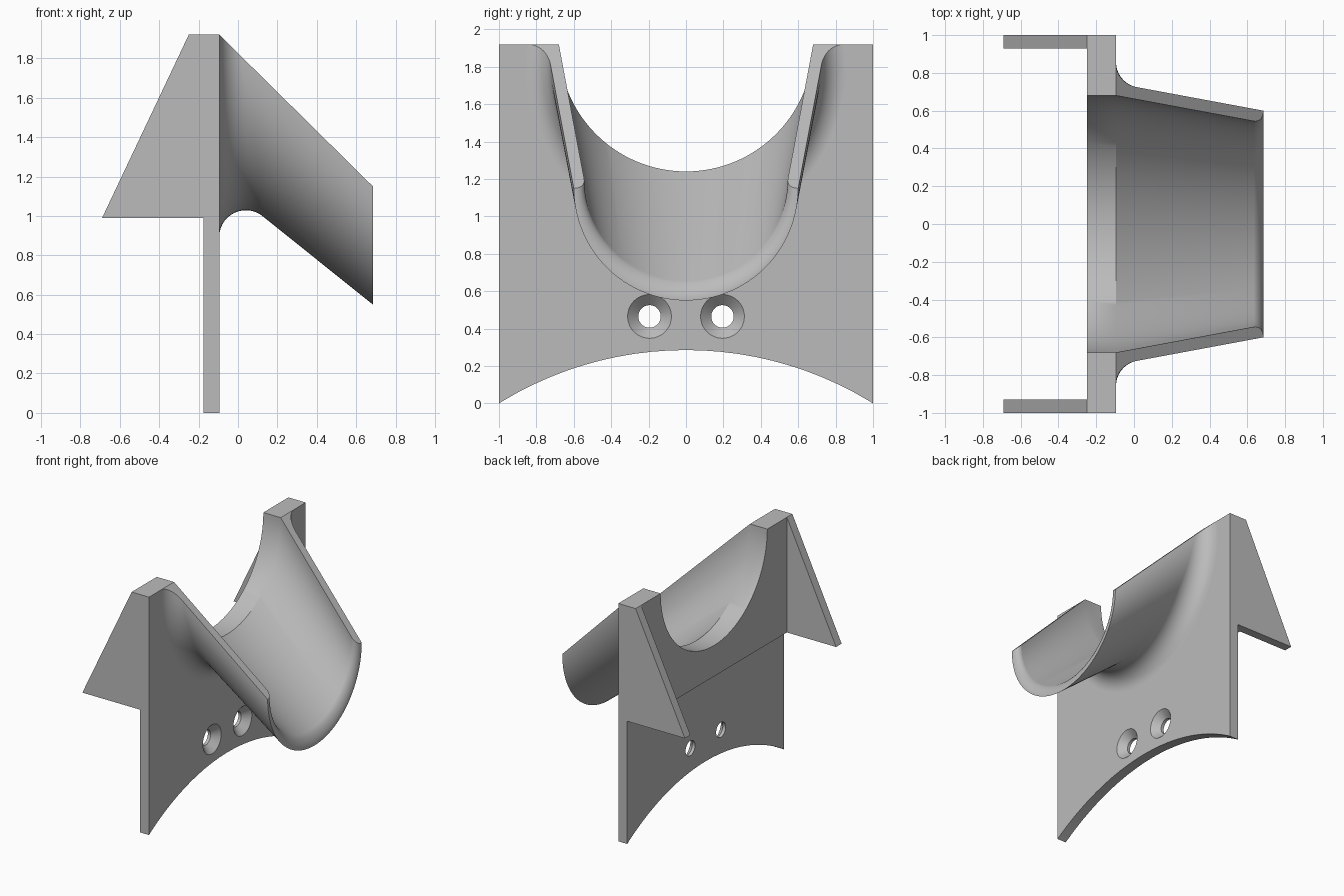
import bpy, bmesh, math
from mathutils import Vector

if "Cube" in bpy.data.objects:
    bpy.data.objects.remove(bpy.data.objects["Cube"], do_unlink=True)

FACE, END = -0.095, 0.685      # plate front and chute mouth, along x
TOP, MOUTH = 1.92, 1.15        # heights of the chute axis at both ends
R_IN, R_OUT, R_FILLET, LIP = 0.68, 0.745, 0.135, 0.05
FALL = (MOUTH - TOP) / (END - FACE)
TAPER = -0.145 / (END - FACE)
SEG = 128
ANGLES = [2 * math.pi * i / SEG for i in range(SEG)]

grey = bpy.data.materials.new("light_grey")
grey.use_nodes = True
colour = (0.5, 0.5, 0.5, 1)
grey.diffuse_color = colour
grey.node_tree.nodes["Principled BSDF"].inputs["Base Color"].default_value = colour


def finish(name, bm):
    bmesh.ops.recalc_face_normals(bm, faces=bm.faces)
    mesh = bpy.data.meshes.new(name)
    bm.to_mesh(mesh)
    bm.free()
    mesh.materials.append(grey)
    obj = bpy.data.objects.new(name, mesh)
    bpy.context.collection.objects.link(obj)
    return obj


def prism(name, outline, y0, y1):
    """Extrude an x-z outline from y0 to y1."""
    bm = bmesh.new()
    face = bm.faces.new([bm.verts.new((x, y0, z)) for x, z in outline])
    new = bmesh.ops.extrude_face_region(bm, geom=[face])["geom"]
    moved = [v for v in new if isinstance(v, bmesh.types.BMVert)]
    bmesh.ops.translate(bm, verts=moved, vec=(0, y1 - y0, 0))
    return finish(name, bm)


def loft(name, rings):
    """Skin closed rings of points and cap both ends."""
    bm = bmesh.new()
    loops = [[bm.verts.new(p) for p in ring] for ring in rings]
    for a, b in zip(loops, loops[1:]):
        for i in range(len(a)):
            j = (i + 1) % len(a)
            bm.faces.new((a[i], a[j], b[j], b[i]))
    bm.faces.new(loops[0])
    bm.faces.new(loops[-1])
    return finish(name, bm)


def ring(x, r, y=0, z=0):
    return [Vector((x, y + r * math.cos(t), z + r * math.sin(t))) for t in ANGLES]


def axis(x):
    return TOP + FALL * (max(x, FACE) - FACE)


def inner(x):
    return R_IN + TAPER * (max(x, FACE) - FACE)


def combine(target, tool, operation):
    mod = target.modifiers.new("combine", "BOOLEAN")
    mod.operation, mod.solver, mod.object = operation, "EXACT", tool
    bpy.context.view_layer.objects.active = target
    bpy.ops.object.modifier_apply(modifier=mod.name)
    bpy.data.objects.remove(tool, do_unlink=True)


# Stepped back plate
body = prism("plate_with_chute", [(-0.25, 2.2), (-0.25, 0.99), (-0.175, 0.99),
             (-0.175, -0.2), (FACE, -0.2), (FACE, 2.2)], -1, 1)

# Triangular side wings
for side in (-1, 1):
    wing = prism("wing", [(-0.25, TOP), (-0.69, 0.99), (-0.2, 0.99), (-0.2, TOP)],
                 side, side * 0.93)
    combine(body, wing, "UNION")

# Chute outside: slanted cone with a rolled fillet against the plate
STEPS = 14
columns = []
for t in ANGLES:
    c, s = math.cos(t), math.sin(t)
    n = Vector((-s * FALL - TAPER, c, s)).normalized()
    x = FACE + R_FILLET * (1 - n.x)
    r = R_OUT + TAPER * (x - FACE)
    centre = Vector((x, r * c, axis(x) + r * s)) + R_FILLET * n
    start, stop = Vector((-1, 0, 0)), -n
    sweep = start.angle(stop)
    arc = []
    for k in range(STEPS + 1):
        f = k / STEPS
        d = (start * math.sin((1 - f) * sweep) + stop * math.sin(f * sweep)) / math.sin(sweep)
        arc.append(centre + R_FILLET * d)
    r = R_OUT + TAPER * (END - FACE)
    columns.append([arc[0] - Vector((0.03, 0, 0))] + arc
                   + [Vector((END, r * c, MOUTH + r * s))])
combine(body, loft("chute_outside", list(zip(*columns))), "UNION")

# Channel through plate and chute, with a rounded lip at the mouth
hollow = [ring(x, inner(x), z=axis(x)) for x in (-0.4, FACE, END - LIP)]
for k in range(1, 9):
    a = k * math.pi / 16
    x = END - LIP + LIP * math.sin(a)
    hollow.append(ring(x, inner(x) + 0.06 * (1 - math.cos(a)), z=axis(x)))
hollow.append(ring(END + 0.1, inner(END) + 0.06, z=MOUTH))
combine(body, loft("channel", hollow), "DIFFERENCE")

# Flat top of the plate and slanted top of the chute walls
far = END + 0.1
combine(body, prism("top_cut", [(-0.8, TOP), (FACE, TOP), (far, axis(far)),
                                (far, 3.5), (-0.8, 3.5)], -1.5, 1.5), "DIFFERENCE")

# Arched lower edge
R_ARCH = 1.897
combine(body, loft("arch", [ring(x, R_ARCH, z=0.285 - R_ARCH) for x in (-0.4, 0.1)]),
        "DIFFERENCE")

# Countersunk screw holes
for side in (-1, 1):
    steps = [(-0.3, 0.06), (FACE - 0.055, 0.06), (FACE, 0.117), (FACE + 0.02, 0.138)]
    hole = loft("screw_hole", [ring(x, r, side * 0.195, 0.465) for x, r in steps])
    combine(body, hole, "DIFFERENCE")

# Smooth curved faces, flat plates
bpy.ops.object.select_all(action="DESELECT")
body.select_set(True)
bpy.context.view_layer.objects.active = body
bpy.ops.object.shade_smooth_by_angle(angle=math.radians(30))
weighted = body.modifiers.new("even_shading", "WEIGHTED_NORMAL")
weighted.keep_sharp = True
